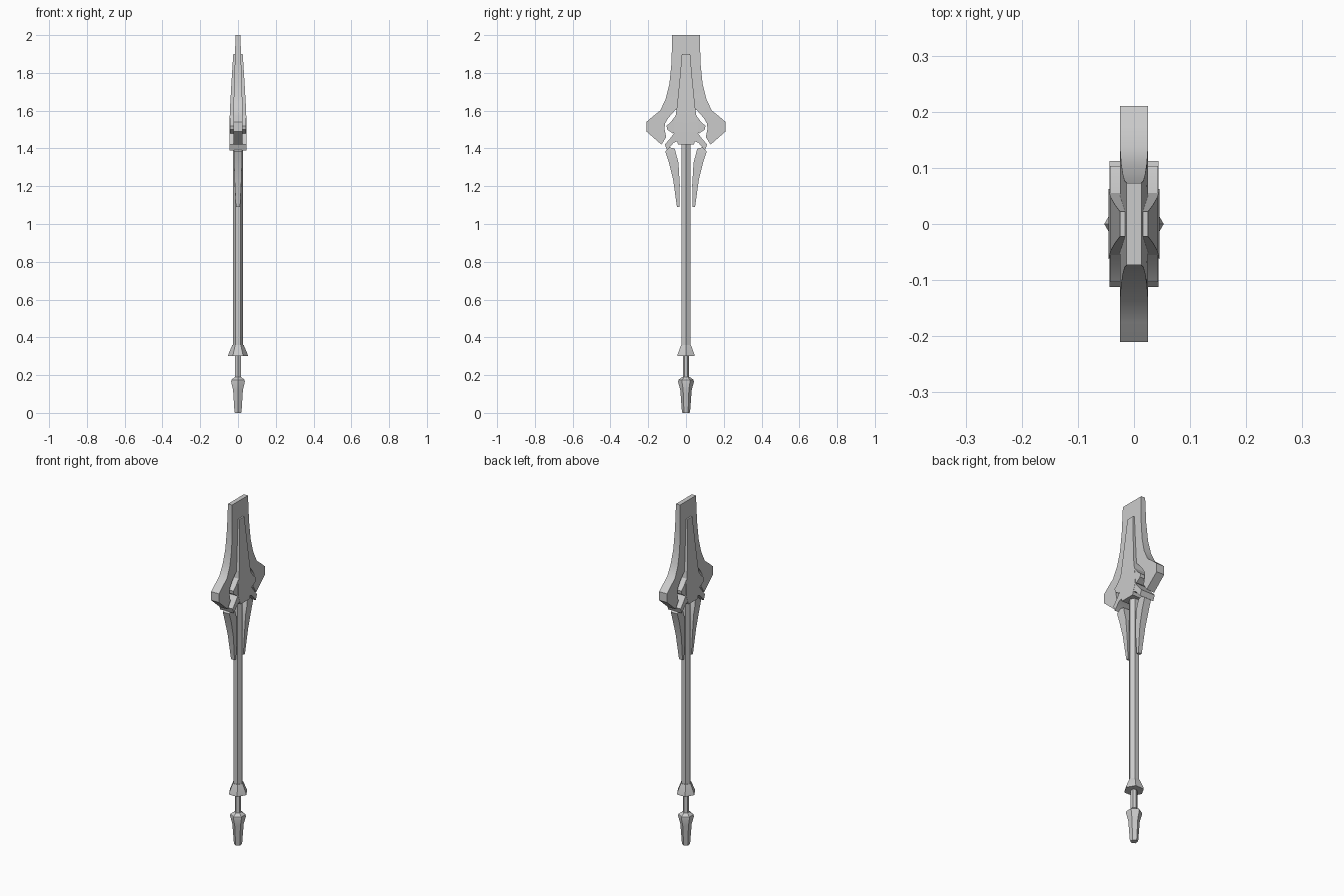
import bpy, bmesh, math

cube = bpy.data.objects.get("Cube")
if cube:
    bpy.data.objects.remove(cube, do_unlink=True)

grey = bpy.data.materials.new("plain grey")
grey.use_nodes = True
colour = (0.6, 0.6, 0.6, 1)
grey.diffuse_color = colour
grey.node_tree.nodes["Principled BSDF"].inputs["Base Color"].default_value = colour


def finish(name, bm, angle=35):
    bmesh.ops.recalc_face_normals(bm, faces=bm.faces)
    mesh = bpy.data.meshes.new(name)
    bm.to_mesh(mesh)
    bm.free()
    mesh.materials.append(grey)
    obj = bpy.data.objects.new(name, mesh)
    bpy.context.collection.objects.link(obj)
    bpy.ops.object.select_all(action='DESELECT')
    obj.select_set(True)
    bpy.context.view_layer.objects.active = obj
    bpy.ops.object.shade_smooth_by_angle(angle=math.radians(angle))
    return obj


def slab(name, rows):
    """Loft rows of (outer y, outer z, inner y, inner z, half thickness), mirrored across y."""
    bm = bmesh.new()
    rings = []
    for oy, oz, iy, iz, w in rows:
        rings.append([bm.verts.new(p) for p in
                      ((w, oy, oz), (-w, oy, oz), (-w, iy, iz), (w, iy, iz))])
    for a, b in zip(rings, rings[1:]):
        for i in range(4):
            j = (i + 1) % 4
            quad = (a[i], a[j], b[j], b[i])
            if any(v.co.y > 0 for v in quad):    # leave the centre plane open
                bm.faces.new(quad)
    bm.faces.new(rings[0])
    bm.faces.new(rings[-1])
    half = bm.verts[:] + bm.edges[:] + bm.faces[:]
    bmesh.ops.mirror(bm, geom=half, axis='Y', merge_dist=0.0005)
    return finish(name, bm)


def hex_turned(name, rows, turn=0.0):
    """Six-sided column from (radius, z) rows."""
    bm = bmesh.new()
    rings = []
    for r, z in rows:
        angles = [turn + i * math.pi / 3 for i in range(6)]
        rings.append([bm.verts.new((r * math.cos(a), r * math.sin(a), z)) for a in angles])
    for a, b in zip(rings, rings[1:]):
        for i in range(6):
            j = (i + 1) % 6
            bm.faces.new((a[i], a[j], b[j], b[i]))
    bm.faces.new(rings[0])
    bm.faces.new(rings[-1])
    return finish(name, bm)


# Shaft, collar and pommel
hex_turned("shaft", [(0.027, 0.34), (0.027, 1.45)])
hex_turned("collar", [(0.053, 0.30), (0.051, 0.31), (0.03, 0.36)])
hex_turned("pommel_rod", [(0.017, 0.16), (0.017, 0.31)], math.pi / 6)
hex_turned("pommel", [(0.019, 0), (0.022, 0.01), (0.03, 0.12), (0.042, 0.165),
                      (0.04, 0.175), (0.02, 0.19)], math.pi / 6)

# Flat-topped blade sweeping out into two side horns
slab("blade", [
    (0.073, 2.00, 0, 2.00, 0.013),
    (0.077, 1.85, 0, 1.85, 0.017),
    (0.088, 1.74, 0, 1.74, 0.020),
    (0.108, 1.66, 0, 1.65, 0.023),
    (0.137, 1.60, 0.06, 1.60, 0.025),
    (0.175, 1.57, 0.095, 1.56, 0.025),
    (0.21, 1.54, 0.112, 1.53, 0.025),
    (0.21, 1.49, 0.113, 1.50, 0.025),
    (0.13, 1.42, 0.105, 1.46, 0.025)])

# Thick tapering plate over the middle of the blade
slab("centre_plate", [
    (0.022, 1.90, 0, 1.90, 0.025),
    (0.034, 1.76, 0, 1.76, 0.034),
    (0.048, 1.62, 0, 1.62, 0.042),
    (0.060, 1.54, 0, 1.54, 0.045),
    (0.062, 1.48, 0, 1.48, 0.045),
    (0.042, 1.42, 0, 1.42, 0.045)])

# Jagged prongs beside the plate
slab("upper_prongs", [
    (0.05, 1.58, 0.04, 1.49, 0.043),
    (0.08, 1.54, 0.07, 1.48, 0.043),
    (0.103, 1.52, 0.10, 1.50, 0.043)])
slab("lower_prongs", [
    (0.05, 1.50, 0.04, 1.44, 0.044),
    (0.078, 1.46, 0.066, 1.43, 0.044),
    (0.112, 1.42, 0.10, 1.39, 0.044)])

# Tapered fins hanging below, either side of the shaft
slab("lower_fins", [
    (0.085, 1.405, 0.06, 1.40, 0.018),
    (0.110, 1.385, 0.052, 1.37, 0.021),
    (0.092, 1.33, 0.04, 1.325, 0.021),
    (0.068, 1.235, 0.033, 1.21, 0.018),
    (0.048, 1.09, 0.034, 1.09, 0.011)])
